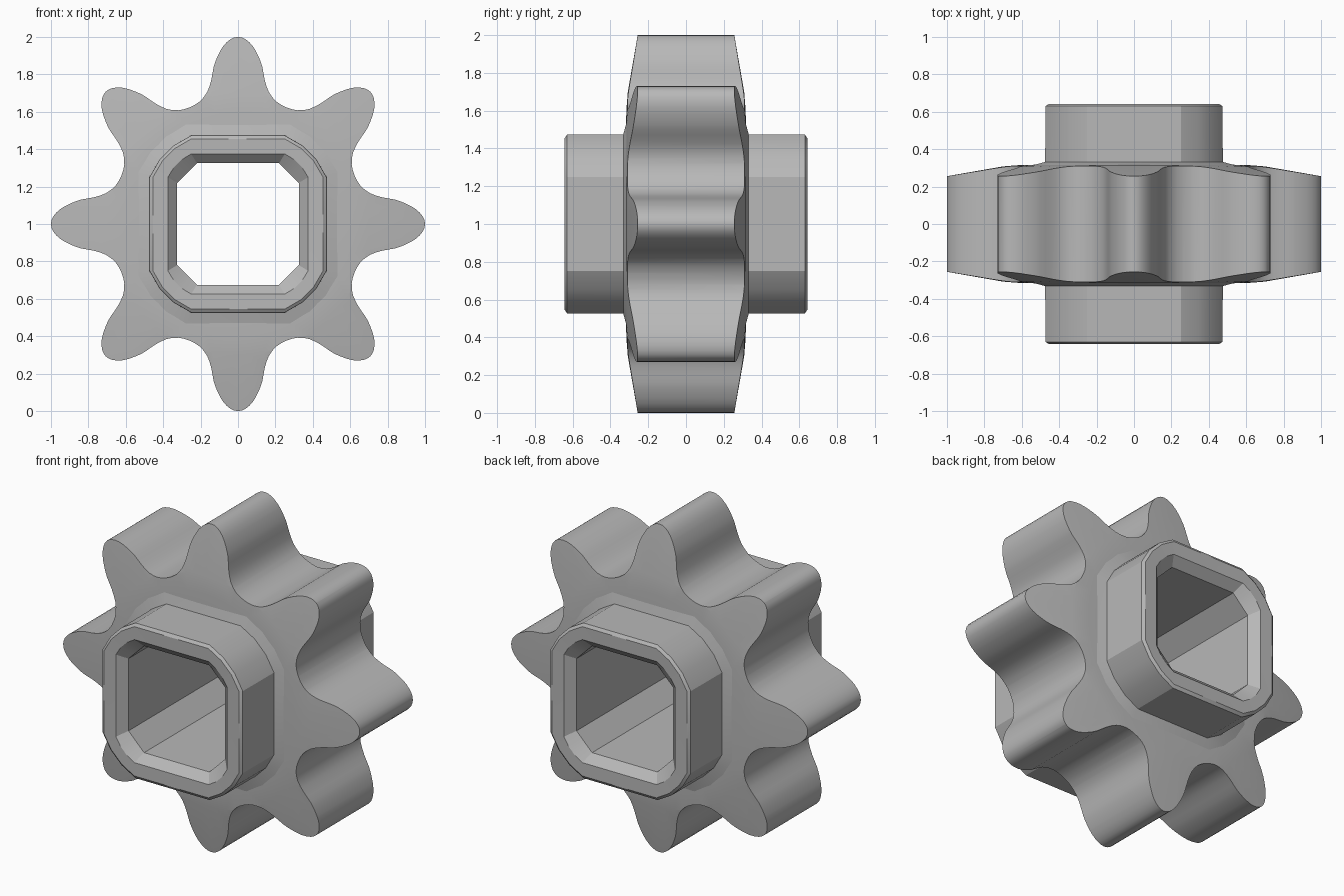
import bpy, bmesh
from math import sin, cos, pi, hypot
from mathutils import Vector

cube = bpy.data.objects.get("Cube")
if cube:
    bpy.data.objects.remove(cube)

CENTRE = 1.0      # height of the axle
TEETH = 8

steel = bpy.data.materials.new("grey_steel")
steel.use_nodes = True
GREY = (0.48, 0.48, 0.48, 1)
steel.diffuse_color = GREY
steel.node_tree.nodes["Principled BSDF"].inputs["Base Color"].default_value = GREY


def loft(name, loops, ring):
    """Skin (outline, y) loops; ring joins last to first, otherwise cap the ends."""
    bm = bmesh.new()
    rows = [[bm.verts.new((x, y, z + CENTRE)) for x, z in outline] for outline, y in loops]
    pairs = list(zip(rows, rows[1:]))
    if ring:
        pairs.append((rows[-1], rows[0]))
    else:
        bm.faces.new(rows[0])
        bm.faces.new(rows[-1])
    n = len(rows[0])
    for a, b in pairs:
        for i in range(n):
            j = (i + 1) % n
            bm.faces.new((a[i], a[j], b[j], b[i]))
    bmesh.ops.recalc_face_normals(bm, faces=bm.faces)
    mesh = bpy.data.meshes.new(name)
    bm.to_mesh(mesh)
    bm.free()
    mesh.materials.append(steel)
    obj = bpy.data.objects.new(name, mesh)
    bpy.context.collection.objects.link(obj)
    return obj


def select(obj):
    bpy.ops.object.select_all(action='DESELECT')
    obj.select_set(True)
    bpy.context.view_layer.objects.active = obj


def circle(r, n=64):
    return [(r * cos(2 * pi * i / n), r * sin(2 * pi * i / n)) for i in range(n)]


def soft_square(h, c, bulge):
    """Square of half width h, corners cut from c and pushed out by bulge."""
    a, b = Vector((h, c)), Vector((c, h))
    out = Vector((bulge, bulge))
    corner = [a, a.lerp(b, 1 / 3) + out, a.lerp(b, 2 / 3) + out, b]
    points = []
    for k in range(4):
        s, t = sin(k * pi / 2), cos(k * pi / 2)
        points += [(p.x * t - p.y * s, p.x * s + p.y * t) for p in corner]
    return points


def smooth_closed(pts, steps):
    """Closed Catmull-Rom curve through the points."""
    pts = [Vector(p) for p in pts]
    n, result = len(pts), []
    for i in range(n):
        a, b, c, d = (pts[(i + k) % n] for k in (-1, 0, 1, 2))
        for s in range(steps):
            t = s / steps
            p = 2 * b + (c - a) * t + (2 * a - 5 * b + 4 * c - d) * t ** 2
            p += (3 * b - a - 3 * c + d) * t ** 3
            result.append(tuple(p / 2))
    return result


def both_sides(half):
    """Front loops followed by their mirror images at the back."""
    return half + [(outline, -y) for outline, y in reversed(half)]


# Toothed wheel: half a tooth from tip to valley, mirrored and repeated
half_tooth = [(0, 1), (0.04, 0.988), (0.08, 0.95), (0.11, 0.895), (0.13, 0.84),
              (0.143, 0.77), (0.165, 0.705), (0.205, 0.655), (0.258, 0.624)]
tooth = [(-x, z) for x, z in reversed(half_tooth[1:-1])] + half_tooth
outline = []
for k in range(TEETH):
    s, t = sin(2 * pi * k / TEETH), cos(2 * pi * k / TEETH)
    outline += [(x * t + z * s, z * t - x * s) for x, z in tooth]
wheel = loft("toothed_wheel", both_sides([(smooth_closed(outline, 2), -0.5)]), False)

# Turned disc that thins the teeth towards their tips and opens the middle
disc = loft("turning_profile", both_sides([
    (circle(0.44), -0.318), (circle(0.6), -0.316),
    (circle(0.7), -0.308), (circle(1.05), -0.247)]), True)
disc.hide_render = True
select(wheel)
cut = wheel.modifiers.new("turn", 'BOOLEAN')
cut.operation = 'INTERSECT'
cut.solver = 'EXACT'
cut.object = disc
bpy.ops.object.modifier_apply(modifier=cut.name)
bpy.data.objects.remove(disc)

# Square hub sleeve with bevelled bore, rounded rim and a low collar at the wheel
hub = loft("hub_sleeve", both_sides([
    (soft_square(0.325, 0.22, 0), -0.59),
    (soft_square(0.375, 0.25, 0.01), -0.64),
    (soft_square(0.455, 0.25, 0.018), -0.642),
    (soft_square(0.473, 0.25, 0.02), -0.63),
    (soft_square(0.475, 0.25, 0.02), -0.332),
    (soft_square(0.54, 0.28, 0.02), -0.314)]), True)

for part in (wheel, hub):
    select(part)
    bpy.ops.object.shade_smooth_by_angle(angle=pi / 8)
